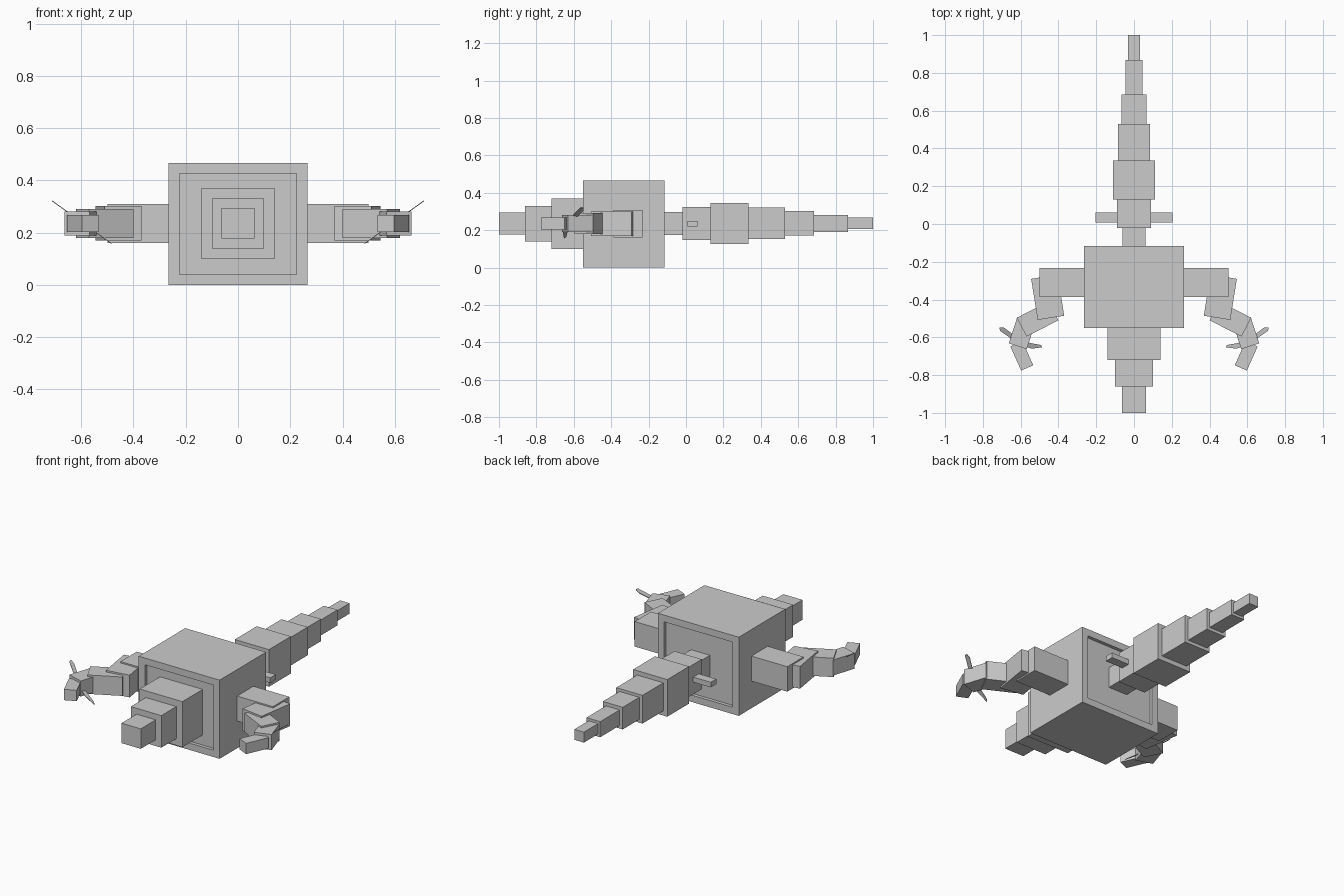
import bpy
import bmesh
import math
from mathutils import Matrix, Vector

default = bpy.data.objects.get("Cube")
if default:
    bpy.data.objects.remove(default, do_unlink=True)

grey = bpy.data.materials.new("plain_grey")
grey.use_nodes = True
grey.diffuse_color = (0.6, 0.6, 0.6, 1)
grey.node_tree.nodes["Principled BSDF"].inputs["Base Color"].default_value = (0.6, 0.6, 0.6, 1)

MID = 0.235  # height of the central axis


def finish(name, bm):
    bmesh.ops.recalc_face_normals(bm, faces=bm.faces)
    mesh = bpy.data.meshes.new(name)
    bm.to_mesh(mesh)
    bm.free()
    mesh.materials.append(grey)
    obj = bpy.data.objects.new(name, mesh)
    bpy.context.collection.objects.link(obj)
    return obj


def box(name, centre, size, angle=0):
    """Box turned about the vertical by an angle in degrees."""
    bm = bmesh.new()
    matrix = (Matrix.Translation(centre) @ Matrix.Rotation(math.radians(angle), 4, "Z")
              @ Matrix.Diagonal((*size, 1)))
    bmesh.ops.create_cube(bm, size=1, matrix=matrix)
    return finish(name, bm)


def ring(name, y0, y1, half_width, z0, z1):
    return box(name, (0, (y0 + y1) / 2, (z0 + z1) / 2), (2 * half_width, y1 - y0, z1 - z0))


# Body with a shallow recessed panel on its front and back
bm = bmesh.new()
bmesh.ops.create_cube(bm, size=1, matrix=Matrix.Translation((0, -0.333, 0.233))
                      @ Matrix.Diagonal((0.53, 0.435, 0.466, 1)))
bm.normal_update()
ends = [f for f in bm.faces if abs(f.normal.y) > 0.9]
inner = bmesh.ops.inset_individual(bm, faces=ends, thickness=0.057)
for f in ends:
    side = math.copysign(1, f.calc_center_median().y + 0.333)
    walls = bmesh.ops.extrude_face_region(bm, geom=[f])
    moved = [v for v in walls["geom"] if isinstance(v, bmesh.types.BMVert)]
    bmesh.ops.translate(bm, verts=moved, vec=Vector((0, -0.02 * side, 0)))
    if f.is_valid:
        bmesh.ops.delete(bm, geom=[f], context="FACES_ONLY")
finish("body", bm)

# Stepped snout
ring("snout_base", -0.72, -0.52, 0.14, 0.10, 0.37)
ring("snout_middle", -0.86, -0.72, 0.10, 0.14, 0.33)
ring("snout_tip", -1.0, -0.86, 0.063, 0.177, 0.295)

# Stepped tail
tail = [
    (-0.14, -0.02, 0.062, 0.175, 0.297),
    (-0.02, 0.13, 0.09, 0.148, 0.325),
    (0.13, 0.335, 0.112, 0.126, 0.346),
    (0.335, 0.53, 0.086, 0.153, 0.32),
    (0.53, 0.685, 0.065, 0.172, 0.303),
    (0.685, 0.867, 0.045, 0.19, 0.282),
    (0.867, 1.0, 0.031, 0.205, 0.267),
]
for i, part in enumerate(tail):
    ring(f"tail_segment_{i + 1}", *part)
box("tail_fins", (0, 0.035, MID), (0.41, 0.052, 0.03))

# Arm pieces: name, centre x and y, length, width, height, turn
arm = [
    ("shoulder", 0.38, -0.31, 0.24, 0.153, 0.148, 0),
    ("upper_arm", 0.457, -0.388, 0.22, 0.142, 0.132, -99),
    ("forearm", 0.51, -0.503, 0.19, 0.112, 0.112, -27),
    ("wrist", 0.593, -0.578, 0.145, 0.1, 0.092, -72),
    ("finger", 0.594, -0.698, 0.14, 0.07, 0.064, -114),
]
# Thin claw outlines seen from above
claws = {
    "outer_claw": [(0.6, -0.605), (0.64, -0.585), (0.69, -0.547), (0.712, -0.547),
                   (0.71, -0.565), (0.65, -0.607), (0.6, -0.625)],
    "inner_claw": [(0.6, -0.615), (0.55, -0.63), (0.495, -0.64), (0.484, -0.652),
                   (0.54, -0.66), (0.6, -0.645)],
}
for label, s in (("left", 1), ("right", -1)):
    for name, x, y, length, width, height, turn in arm:
        box(f"{label}_{name}", (s * x, y, MID), (length, width, height), s * turn)
    for name, outline in claws.items():
        bm = bmesh.new()
        verts = [bm.verts.new((s * x, y, 0.156 + (x - 0.484) * 0.72)) for x, y in outline]
        face = bm.faces.new(verts)
        top = bmesh.ops.extrude_face_region(bm, geom=[face])
        moved = [v for v in top["geom"] if isinstance(v, bmesh.types.BMVert)]
        bmesh.ops.translate(bm, verts=moved, vec=Vector((0, 0, 0.004)))
        if len([f for f in bm.faces if len(f.verts) == len(outline)]) < 2:
            bm.faces.new(verts)
        finish(f"{label}_{name}", bm)
